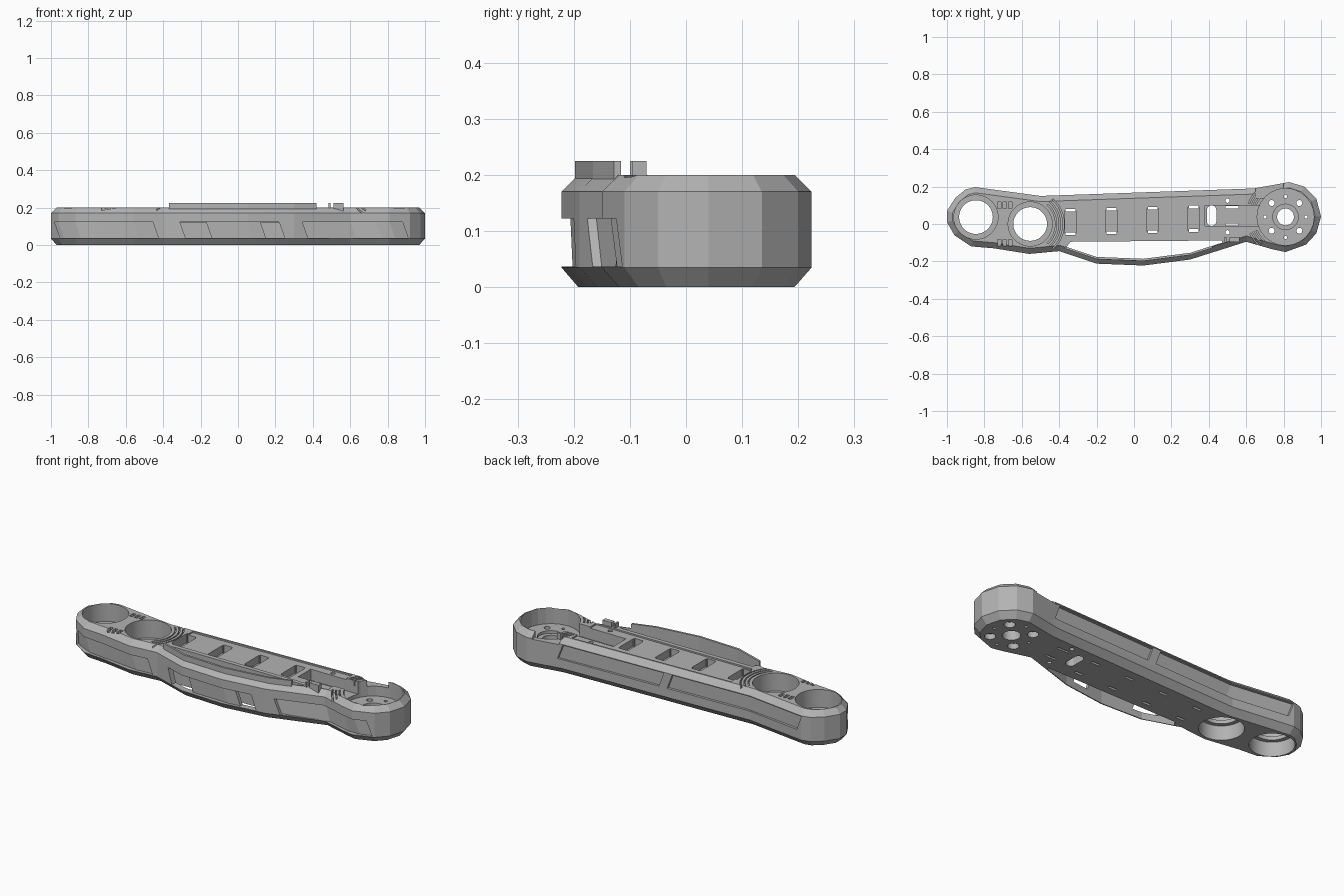
import bpy, bmesh, math
from mathutils import Vector

if "Cube" in bpy.data.objects:
    bpy.data.objects.remove(bpy.data.objects["Cube"])

grey = bpy.data.materials.new("mid grey")
grey.diffuse_color = (0.45, 0.45, 0.45, 1)
grey.use_nodes = True
grey.node_tree.nodes["Principled BSDF"].inputs["Base Color"].default_value = grey.diffuse_color

# Outline of the arm: front edge left to right, back edge right to left
FRONT = [(-1, .01), (-.96, -.06), (-.87, -.12), (-.75, -.13), (-.56, -.16), (-.4, -.145),
         (-.2, -.212), (.05, -.222), (.3, -.19), (.6, -.095), (.74, -.135), (.81, -.15),
         (.92, -.11), (.975, -.05), (1, .04)]
BACK = [(.975, .135), (.91, .2), (.83, .224), (.74, .208), (.64, .19), (-.5, .15),
        (-.78, .188), (-.85, .197), (-.9, .185), (-.955, .14), (-1, .07)]


def edge_y(line, x):
    """Height of an outline edge at x."""
    pts = sorted(line)
    for (xa, ya), (xb, yb) in zip(pts, pts[1:]):
        if xa <= x <= xb and xb > xa:
            return ya + (yb - ya) * (x - xa) / (xb - xa)
    return pts[0][1] if x < pts[0][0] else pts[-1][1]


def inset(pts, d):
    """Mitred inset of a counter-clockwise polygon."""
    out = []
    for i, p in enumerate(pts):
        p, a, b = Vector(p), Vector(pts[i - 1]), Vector(pts[(i + 1) % len(pts)])
        e, f = (p - a).normalized(), (b - p).normalized()
        m = (Vector((-e.y, e.x)) + Vector((-f.y, f.x))).normalized()
        out.append(tuple(p + m * d / max(.4, m.dot(Vector((-f.y, f.x))))))
    return out


def loft(name, rings, closed=False):
    """Solid through equal rings of 3D points."""
    bm = bmesh.new()
    vs = [[bm.verts.new(p) for p in r] for r in rings]
    n = len(vs[0])
    pairs = list(zip(vs, vs[1:])) + ([(vs[-1], vs[0])] if closed else [])
    for a, b in pairs:
        for i in range(n):
            bm.faces.new((a[i], a[(i + 1) % n], b[(i + 1) % n], b[i]))
    if not closed:
        bm.faces.new(vs[0])
        bm.faces.new(vs[-1])
    bmesh.ops.recalc_face_normals(bm, faces=bm.faces)
    me = bpy.data.meshes.new(name)
    bm.to_mesh(me)
    bm.free()
    me.materials.append(grey)
    ob = bpy.data.objects.new(name, me)
    bpy.context.collection.objects.link(ob)
    return ob


def prism(name, pts, z0, z1):
    return loft(name, [[(x, y, z) for x, y in pts] for z in (z0, z1)])


def box(name, x0, x1, y0, y1, z0, z1):
    return prism(name, [(x0, y0), (x1, y0), (x1, y1), (x0, y1)], z0, z1)


def disc(name, cx, cy, r, z0, z1, n=48):
    return prism(name, [(cx + r * math.cos(math.tau * i / n), cy + r * math.sin(math.tau * i / n))
                        for i in range(n)], z0, z1)


def arc(name, cx, cy, r0, r1, a0, a1, z0, z1, n=16):
    """Sector of a ring, angles in degrees."""
    ang = [math.radians(a0 + (a1 - a0) * i / n) for i in range(n + 1)]
    pts = [(cx + r1 * math.cos(a), cy + r1 * math.sin(a)) for a in ang]
    pts += [(cx + r0 * math.cos(a), cy + r0 * math.sin(a)) for a in reversed(ang)]
    return prism(name, pts, z0, z1)


def strip(name, line, x0, x1, o0, o1, z0, z1, shear=0.0):
    """Wall following an outline edge between two y offsets, ends slanted by shear."""
    xs = sorted({x0, x1} | {x for x, _ in line if x0 + .01 < x < x1 - .01})
    rings = []
    for x in xs:
        xb = x + shear
        yt, yb = edge_y(line, x), edge_y(line, xb)
        rings.append([(xb, yb + o0, z0), (xb, yb + o1, z0), (x, yt + o1, z1), (x, yt + o0, z1)])
    return loft(name, rings)


def cut(ob, cutter):
    m = ob.modifiers.new("cut", 'BOOLEAN')
    m.operation, m.object, m.solver = 'DIFFERENCE', cutter, 'EXACT'
    bpy.context.view_layer.objects.active = ob
    bpy.ops.object.modifier_apply(modifier=m.name)
    bpy.data.objects.remove(cutter)


# Main body with chamfered top and bottom edges
outline = FRONT + BACK
small = inset(outline, .03)
body = loft("arm_body", [[(x, y, z) for x, y in p] for p, z in
                         ((small, 0), (outline, .035), (outline, .17), (small, .2))])

# Open gap between the straight body and the bowed front rail
xs = [-.36, -.2, .05, .3, .47]
gap = [(x, edge_y(FRONT, x) + .036) for x in xs] + [(.47, -.088), (-.34, -.095)]
cut(body, prism("gap", gap, -.1, .4))

# Shallow top deck
cut(body, prism("deck", [(-.36, -.07), (.6, -.065), (.6, .15), (-.36, .115)], .192, .4))

# Slanted side panels, front and back
for x0, x1 in ((-.98, -.455), (-.31, .22), (.345, .88)):
    cut(body, strip("front_panel", FRONT, x0, x1, -.08, .016, .037, .122, .03))
for x0, x1 in ((-.85, -.03), (.02, .63)):
    cut(body, strip("back_panel", BACK, x0, x1, -.014, .08, .085, .165, .03))
# Windows through the bowed rail
for x0, x1 in ((-.31, -.17), (.12, .22)):
    cut(body, strip("window", FRONT, x0, x1, -.05, .06, .037, .122, .03))

# Two stepped bearing bores
for cx, cy in ((-.845, .037), (-.555, 0)):
    cut(body, disc("upper_bore", cx, cy, .118, .1, .4))
    cut(body, disc("through_bore", cx, cy, .09, -.1, .4))
    cut(body, disc("lower_bore", cx, cy, .112, -.1, .08))
for r in (.135, .155, .175):
    cut(body, arc("groove", -.555, 0, r, r + .007, -48, 48, .18, .4))
for y0 in (.1, -.1):
    for k in range(3):
        x = -.73 + k * .03
        cut(body, box("rib_pocket", x, x + .018, y0 - .018, y0 + .018, .18, .4))

# Deck pockets with strap slits at both ends
for i, x in enumerate((-.34, -.12, .1, .32)):
    y = .01 + i * .006
    cut(body, box("pocket", x - .03, x + .03, y - .062, y + .062, .15, .4))
    for s in (-1, 1):
        ys = y + s * .063
        cut(body, box("slit", x - .026, x + .026, ys - .007, ys + .007, -.1, .4))

# Round joint recess with hub hole and bolt holes
jx, jy = .81, .038
cut(body, disc("joint_recess", jx, jy, .152, .11, .4, 24))
cut(body, disc("hub_bore", jx, jy, .068, .095, .4))
cut(body, disc("hub_hole", jx, jy, .045, -.1, .4))
for sx in (-1, 1):
    for sy in (-1, 1):
        bx, by = jx + sx * .074, jy + sy * .074
        cut(body, disc("bolt_hole", bx, by, .016, -.1, .4, 16))
        cut(body, disc("bolt_counterbore", bx, by, .028, -.1, .03, 16))
for i in range(4):
    a = i * math.pi / 2
    cut(body, disc("pin_hole", jx + .11 * math.cos(a), jy + .11 * math.sin(a), .009, -.1, .4, 12))
for r in (.168, .186, .204):
    for a0, a1 in ((140, 160), (205, 228)):
        cut(body, arc("joint_groove", jx, jy, r, r + .007, a0, a1, .17, .4, 8))
cut(body, box("wall_notch", .65, .8, .14, .3, .165, .4))

# Cable channel into the joint
cut(body, box("channel", .38, .69, -.012, .1, .13, .4))
slot = [(.415 + .025 * math.cos(t), .045 + .03 * (1 if math.sin(t) >= 0 else -1) + .025 * math.sin(t))
        for t in [math.tau * (i + .5) / 24 for i in range(24)]]
cut(body, prism("cable_slot", slot, -.1, .4))
for y in (-.002, .09):
    cut(body, box("channel_slit", .49, .56, y - .006, y + .006, -.1, .4))
for y in (-.045, .125):
    cut(body, disc("screw_hole", .5, y, .012, -.1, .4, 16))

# Thin guard rising from the bowed rail, and a small clip beside it
guard = strip("rail_guard", FRONT, -.37, .42, .024, .036, .12, .225)
clip = box("clip", .51, .565, -.095, -.07, .18, .225)
tab = box("clip_tab", .485, .495, -.1, -.07, .18, .225)

for ob in (body, guard, clip, tab):
    bpy.ops.object.select_all(action='DESELECT')
    ob.select_set(True)
    bpy.context.view_layer.objects.active = ob
    bpy.ops.object.shade_smooth_by_angle(angle=math.radians(9))
